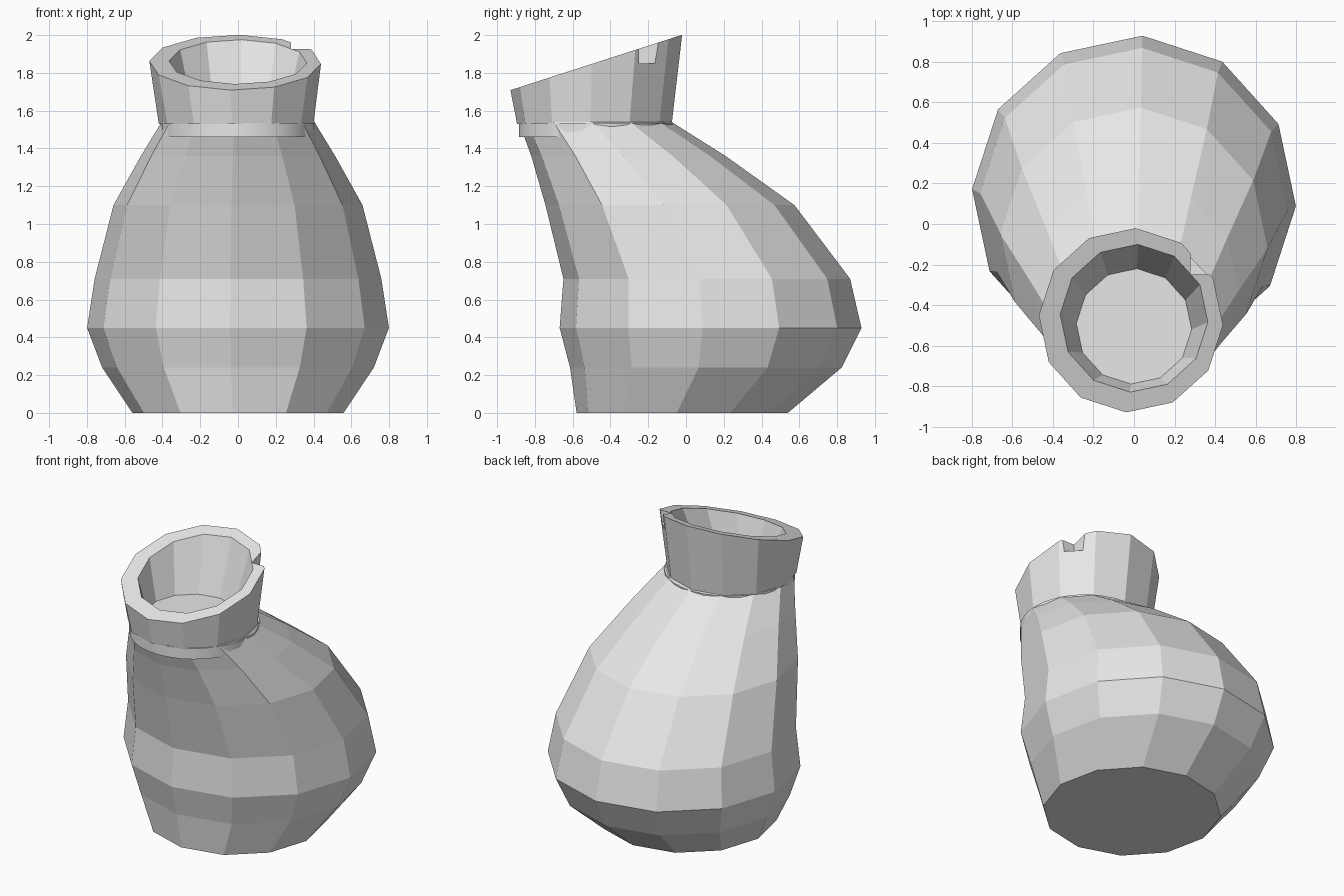
import bpy, bmesh
from math import cos, sin, radians, pi

cube = bpy.data.objects.get("Cube")
if cube:
    bpy.data.objects.remove(cube, do_unlink=True)

SIDES = 12
TURN = radians(-3)

clay = bpy.data.materials.new("light grey clay")
clay.use_nodes = True
grey = (0.8, 0.8, 0.8, 1)
clay.diffuse_color = grey
clay.node_tree.nodes["Principled BSDF"].inputs["Base Color"].default_value = grey


def ring(x, y, r, z):
    """Twelve-sided ring; z is a height or a function of y."""
    pts = []
    for i in range(SIDES):
        a = TURN + 2 * pi * i / SIDES
        py = y + r * sin(a)
        pts.append((x + r * cos(a), py, z(py) if callable(z) else z))
    return pts


def loft(name, rings):
    """Skin a stack of rings and cap both ends."""
    bm = bmesh.new()
    loops = [[bm.verts.new(p) for p in r] for r in rings]
    for low, high in zip(loops, loops[1:]):
        for i in range(SIDES):
            j = (i + 1) % SIDES
            bm.faces.new((low[i], low[j], high[j], high[i]))
    bm.faces.new(loops[0][::-1])
    bm.faces.new(loops[-1])
    bmesh.ops.recalc_face_normals(bm, faces=bm.faces)
    mesh = bpy.data.meshes.new(name)
    bm.to_mesh(mesh)
    bm.free()
    mesh.materials.append(clay)
    obj = bpy.data.objects.new(name, mesh)
    bpy.context.collection.objects.link(obj)
    return obj


# Bulging body leaning forward: height, centre y, radius
profile = [(0, -0.02, 0.56), (0.24, 0.105, 0.72), (0.45, 0.13, 0.8),
           (0.71, 0.11, 0.76), (1.1, -0.085, 0.66), (1.36, -0.305, 0.515),
           (1.54, -0.48, 0.405)]
loft("body", [ring(0, y, r, z) for z, y, r in profile])


# Flared neck with a sloping rim and a hollow mouth
def slope(y):
    return 2.0 + 0.322 * (y + 0.025)


neck = loft("neck", [ring(-0.01, -0.485, 0.41, 1.53),
                     ring(-0.015, -0.475, 0.455, slope),
                     ring(0, -0.465, 0.365, slope),
                     ring(0, -0.505, 0.285, 1.6)])

# Notch in the rim
bpy.ops.mesh.primitive_cube_add(size=1, location=(0.38, -0.15, 1.95))
cutter = bpy.context.object
cutter.name = "notch_cutter"
cutter.scale = (0.2, 0.2, 0.2)
cutter.hide_render = True
cutter.display_type = 'WIRE'
cutter.data.materials.append(clay)
notch = neck.modifiers.new("notch", 'BOOLEAN')
notch.operation = 'DIFFERENCE'
notch.solver = 'EXACT'
notch.object = cutter

# Thin round collar where neck meets body
bpy.ops.mesh.primitive_cylinder_add(vertices=32, radius=0.41, depth=0.075,
                                    location=(0, -0.475, 1.4975))
collar = bpy.context.object
collar.name = "collar"
collar.data.materials.append(clay)
bpy.ops.object.shade_smooth_by_angle()
